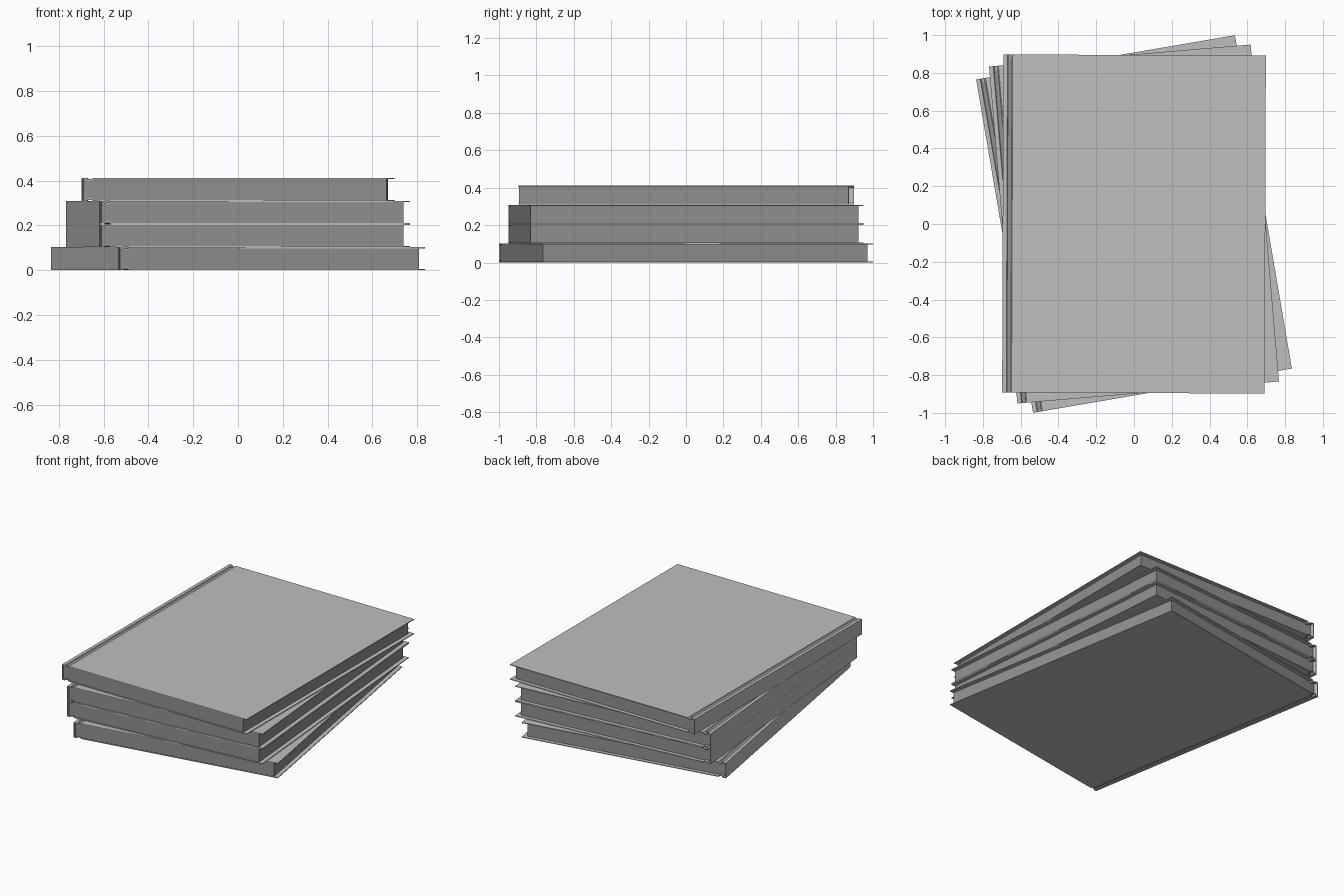
import bpy
import bmesh
from math import radians

cube = bpy.data.objects.get("Cube")
if cube:
    bpy.data.objects.remove(cube, do_unlink=True)

HALF_W, HALF_L = 0.695, 0.895      # cover half width and half length
BOOK_H, STEP, BOARD = 0.1025, 0.103, 0.005


def make_material(name, grey):
    mat = bpy.data.materials.new(name)
    mat.use_nodes = True
    colour = (grey, grey, grey, 1)
    mat.diffuse_color = colour
    mat.node_tree.nodes["Principled BSDF"].inputs["Base Color"].default_value = colour
    return mat


cover_grey = make_material("light grey cover", 0.52)
page_grey = make_material("mid grey pages", 0.28)


def add_object(name, bm, mat, z, angle):
    mesh = bpy.data.meshes.new(name)
    bm.to_mesh(mesh)
    bm.free()
    mesh.materials.append(mat)
    obj = bpy.data.objects.new(name, mesh)
    obj.location.z = z
    obj.rotation_euler.z = radians(angle)
    bpy.context.collection.objects.link(obj)
    return obj


def add_cover(name, z, angle):
    # Wrap-around profile: board, hinge groove and spine, mirrored for the lower board
    half = [(HALF_W, 0), (-0.645, 0), (-0.653, 0.008), (-0.667, 0.008),
            (-0.673, 0), (-HALF_W, 0)]
    upper = [(x, BOOK_H - dip) for x, dip in half]
    lower = [(x, dip) for x, dip in reversed(half)]
    bm = bmesh.new()
    rows = [[bm.verts.new((x, y, h)) for x, h in upper + lower]
            for y in (-HALF_L, HALF_L)]
    front, back = rows
    for i in range(len(front) - 1):
        bm.faces.new((back[i], back[i + 1], front[i + 1], front[i]))
    obj = add_object(name, bm, cover_grey, z, angle)
    solid = obj.modifiers.new("board thickness", "SOLIDIFY")
    solid.thickness = BOARD
    solid.offset = -1


def add_pages(name, z, angle):
    # Page block: nearly flush at the front, set back at the fore edge and rear
    x0, x1, y0, y1 = -0.687, 0.667, -0.89, 0.87
    z0, z1 = BOARD - 0.001, BOOK_H - BOARD + 0.001
    bm = bmesh.new()
    bmesh.ops.create_cube(bm, size=1)
    for v in bm.verts:
        v.co = (x1 if v.co.x > 0 else x0,
                y1 if v.co.y > 0 else y0,
                z1 if v.co.z > 0 else z0)
    add_object(name, bm, page_grey, z, angle)


# Stack of four books, each turned a little
for level, (label, angle) in enumerate([("bottom", 9.7), ("lower_middle", 4.8),
                                        ("upper_middle", 4.8), ("top", -0.2)]):
    add_cover(label + "_book_cover", level * STEP, angle)
    add_pages(label + "_book_pages", level * STEP, angle)
